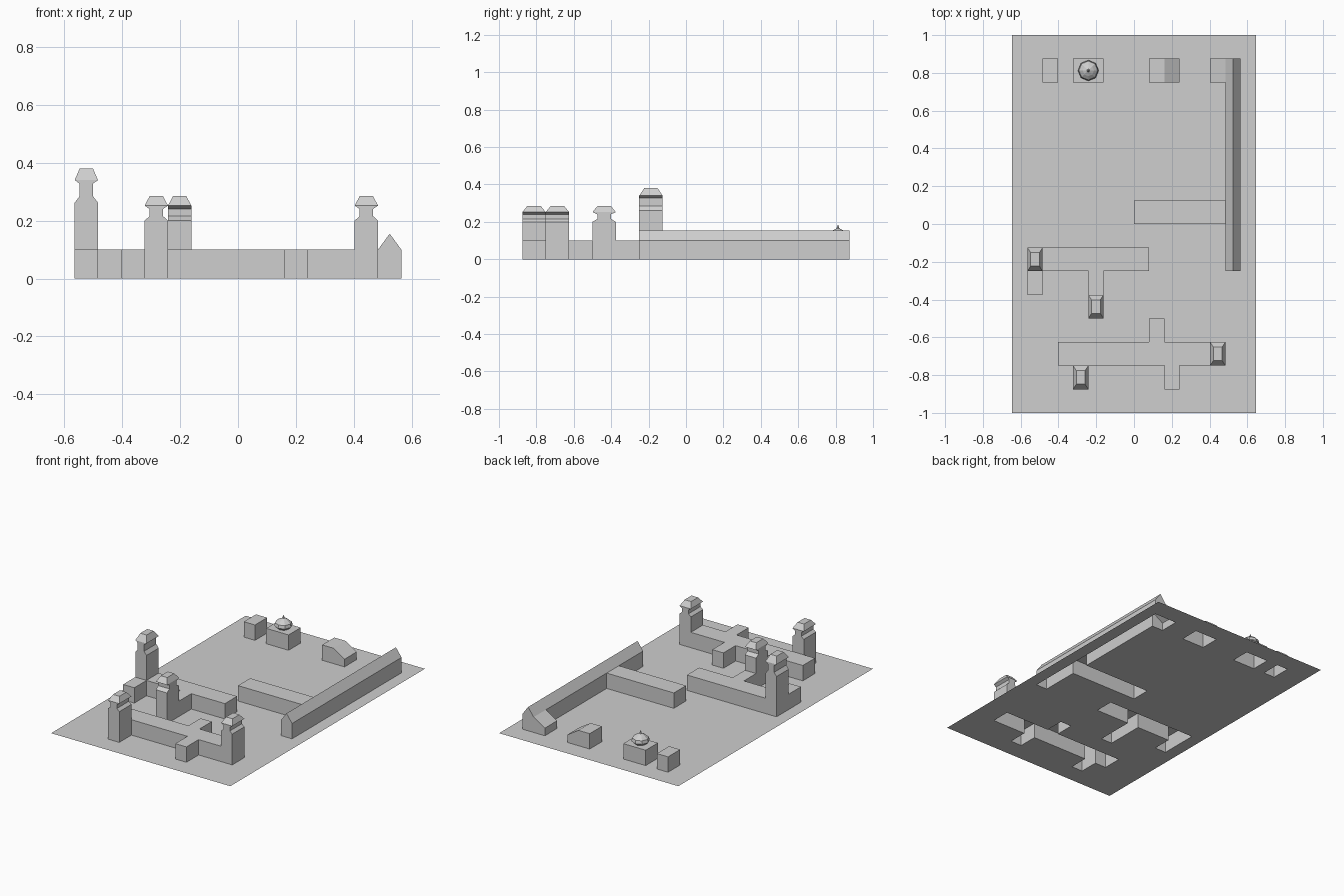
import bpy
import math

if "Cube" in bpy.data.objects:
    bpy.data.objects.remove(bpy.data.objects["Cube"], do_unlink=True)

UX, UY = 0.0806, 0.125      # size of one plan cell
LOW, WALL, RIDGE = 0.05, 0.10, 0.155

stone = bpy.data.materials.new("pale_grey")
stone.use_nodes = True
grey = (0.62, 0.62, 0.62, 1)
stone.diffuse_color = grey
stone.node_tree.nodes["Principled BSDF"].inputs["Base Color"].default_value = grey


def make(name, verts, faces):
    mesh = bpy.data.meshes.new(name)
    mesh.from_pydata(verts, [], faces)
    mesh.validate()
    mesh.materials.append(stone)
    obj = bpy.data.objects.new(name, mesh)
    bpy.context.collection.objects.link(obj)
    return obj


def loft(name, rings, cap):
    """Skin a stack of equal rings, leaving the bottom open."""
    n = len(rings[0])
    verts = [v for ring in rings for v in ring]
    faces = []
    for r in range(len(rings) - 1):
        for i in range(n):
            j = (i + 1) % n
            faces.append((r * n + i, r * n + j, (r + 1) * n + j, (r + 1) * n + i))
    if cap:
        faces.append(tuple(range((len(rings) - 1) * n, len(rings) * n)))
    return make(name, verts, faces)


# Plan rectangles in cells: x0, x1, y0, y1, roof height at left and right
parts = {
    "front_range": [(-5, 6, -6, -5, WALL, WALL), (1, 2, -5, -4, WALL, WALL),
                    (2, 3, -7, -6, WALL, WALL), (-4, -3, -7, -6, WALL, WALL)],
    "middle_range": [(-7, 1, -2, -1, WALL, WALL), (-7, -6, -3, -2, WALL, WALL),
                     (-3, -2, -4, -2, WALL, WALL)],
    "side_wing": [(0, 6, 0, 1, WALL, WALL)],
    "long_gabled_hall": [(6, 6.5, -2, 7, WALL, RIDGE), (6.5, 7, -2, 7, RIDGE, WALL)],
    "lean_to": [(5, 6, 6, 7, LOW, WALL)],
    "sloped_hut": [(1, 2, 6, 7, WALL, WALL), (2, 3, 6, 7, WALL, LOW)],
    "domed_hut": [(-4, -2, 6, 7, WALL, WALL)],
    "small_hut": [(-6, -5, 6, 7, WALL, WALL)],
}
# Towers: cell, shoulder/neck/cap heights, axis of the neck
SHORT = (0.20, 0.216, 0.24, 0.252, 0.285)
TALL = (0.262, 0.285, 0.328, 0.34, 0.38)
towers = {
    "tall_tower": (-7, -2, TALL, "x"),
    "middle_tower": (-3, -4, SHORT, "y"),
    "front_tower": (-4, -7, SHORT, "x"),
    "corner_tower": (5, -6, SHORT, "x"),
}

# Half-width columns let the gable ridge fall on a cell edge
cells = {}
for name, rects in parts.items():
    for x0, x1, y0, y1, hl, hr in rects:
        for i in range(int(2 * x0), int(2 * x1)):
            for j in range(y0, y1):
                t0 = (i / 2 - x0) / (x1 - x0)
                t1 = t0 + 0.5 / (x1 - x0)
                cells[i, j] = (name, hl + (hr - hl) * t0, hl + (hr - hl) * t1)
tower_cells = {(2 * x + k, y) for x, y, _, _ in towers.values() for k in (0, 1)}


def build_cells(name):
    """Roofs plus outer walls of one building; None gives the open ground."""
    verts, faces = [], []

    def quad(*pts):
        faces.append(tuple(range(len(verts), len(verts) + 4)))
        verts.extend(pts)

    for i in range(-16, 16):
        for j in range(-8, 8):
            owner, hl, hr = cells.get((i, j), (None, 0, 0))
            if owner != name:
                continue
            a, b = i * UX / 2, (i + 1) * UX / 2
            c, d = j * UY, (j + 1) * UY
            if (i, j) not in tower_cells:
                quad((a, c, hl), (b, c, hl if hl == hr else hr),
                     (b, d, hr), (a, d, hl))
            if name is None:
                continue
            sides = (((0, -1), (a, c, hl), (b, c, hr)), ((1, 0), (b, c, hr), (b, d, hr)),
                     ((0, 1), (b, d, hr), (a, d, hl)), ((-1, 0), (a, d, hl), (a, c, hl)))
            for (di, dj), p, q in sides:
                if (i + di, j + dj) not in cells:
                    quad((p[0], p[1], 0), (q[0], q[1], 0), q, p)
    return verts, faces


make("ground_plate", *build_cells(None))
for part in parts:
    make(part, *build_cells(part))

# Towers with a pinched neck and a hipped cap
for name, (cx, cy, levels, axis) in towers.items():
    shoulder, neck_low, neck_high, eave, top = levels
    x, y = (cx + 0.5) * UX, (cy + 0.5) * UY
    fx, fy = UX / 2, UY / 2
    nx, ny = fx * 0.57, fy * 0.57
    pinch = (nx, fy) if axis == "x" else (fx, ny)
    stack = [(WALL, fx, fy), (shoulder, fx, fy), (neck_low, *pinch),
             (neck_high, *pinch), (eave, fx, fy), (top, nx, ny)]
    loft(name, [[(x - p, y - q, z), (x + p, y - q, z), (x + p, y + q, z), (x - p, y + q, z)]
                for z, p, q in stack], True)

# Eight-sided onion dome with a pointed tip
profile = [(0.035, WALL), (0.055, 0.118), (0.05, 0.138), (0.03, 0.154),
           (0.008, 0.165), (0.0005, 0.185)]
loft("onion_dome", [[(-3 * UX + r * math.cos(k * math.pi / 4),
                      6.5 * UY + r * math.sin(k * math.pi / 4), z) for k in range(8)]
                    for r, z in profile], True)
